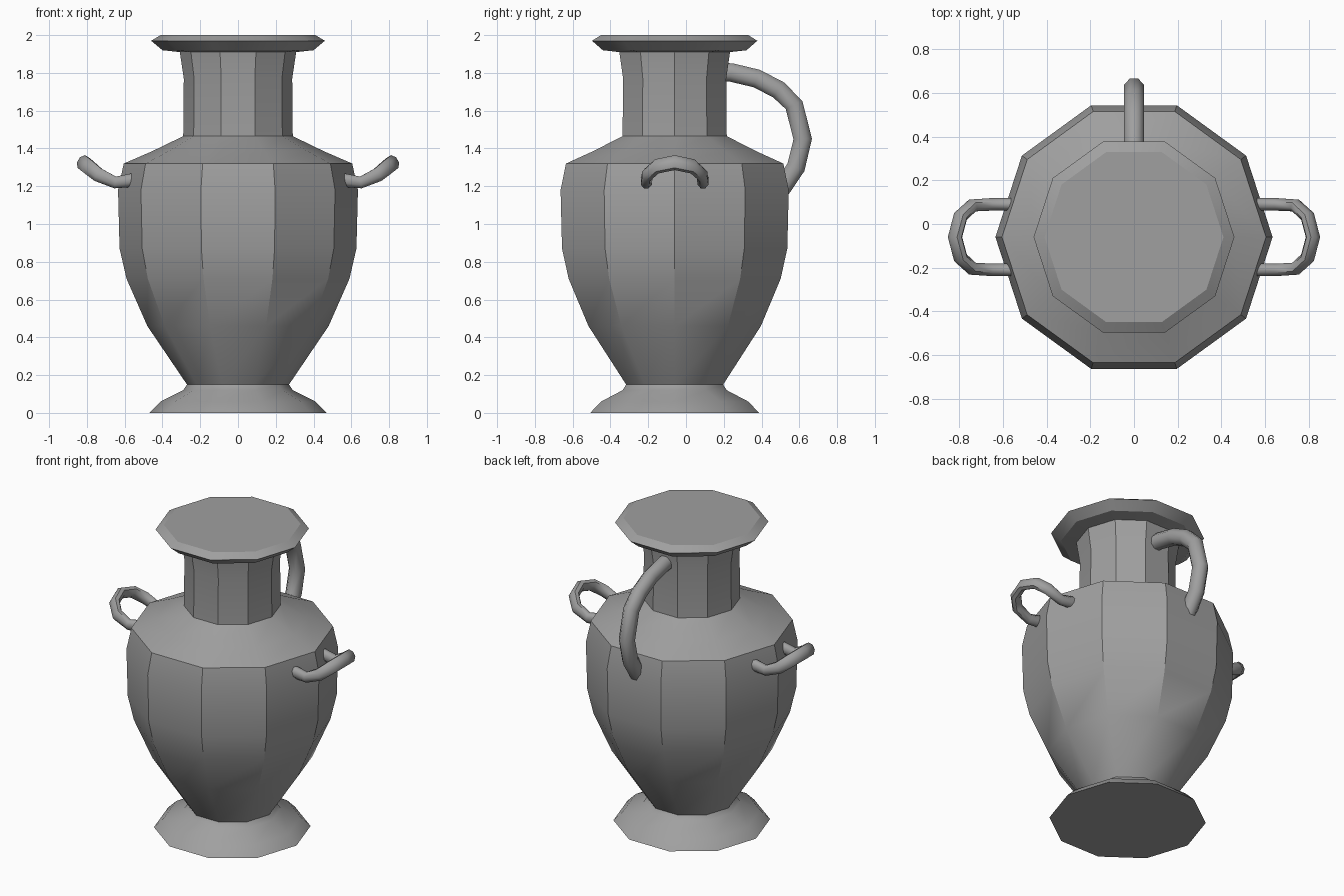
import bpy, bmesh, math
from mathutils import Vector

cube = bpy.data.objects.get("Cube")
if cube:
    bpy.data.objects.remove(cube, do_unlink=True)

AXIS_Y = -0.06  # the vessel's axis
SIDES = 10

clay = bpy.data.materials.new("grey_clay")
clay.use_nodes = True
clay.diffuse_color = (0.35, 0.35, 0.35, 1)
clay.node_tree.nodes["Principled BSDF"].inputs["Base Color"].default_value = clay.diffuse_color


def finish(bm, name, angle):
    bmesh.ops.recalc_face_normals(bm, faces=bm.faces)
    mesh = bpy.data.meshes.new(name)
    bm.to_mesh(mesh)
    bm.free()
    mesh.materials.append(clay)
    obj = bpy.data.objects.new(name, mesh)
    bpy.context.collection.objects.link(obj)
    bpy.ops.object.select_all(action="DESELECT")
    obj.select_set(True)
    bpy.context.view_layer.objects.active = obj
    bpy.ops.object.shade_smooth_by_angle(angle=math.radians(angle))
    return obj


def skin(bm, rings):
    """Bridge a list of equal point rings and cap both ends."""
    loops = [[bm.verts.new(p) for p in ring] for ring in rings]
    n = len(loops[0])
    for a, b in zip(loops, loops[1:]):
        for i in range(n):
            j = (i + 1) % n
            bm.faces.new((a[i], a[j], b[j], b[i]))
    bm.faces.new(loops[0])
    bm.faces.new(loops[-1])


def lathe(name, profile):
    bm = bmesh.new()
    turns = [2 * math.pi * i / SIDES for i in range(SIDES)]
    skin(bm, [[(r * math.cos(t), AXIS_Y + r * math.sin(t), z) for t in turns]
              for r, z in profile])
    return finish(bm, name, 32)


def tube(name, path, normals, wide, thick, sides=8):
    """Sweep an ellipse: 'wide' along each normal, 'thick' across it."""
    bm = bmesh.new()
    pts = [Vector(p) for p in path]
    rings = []
    for k, p in enumerate(pts):
        tangent = (pts[min(k + 1, len(pts) - 1)] - pts[max(k - 1, 0)]).normalized()
        across = tangent.cross(Vector(normals[k])).normalized()
        up = across.cross(tangent)
        ring = []
        for i in range(sides):
            t = 2 * math.pi * (i + 0.5) / sides
            ring.append(p + up * wide[k] * math.cos(t) + across * thick * math.sin(t))
        rings.append(ring)
    skin(bm, rings)
    return finish(bm, name, 50)


# Foot, belly, neck and rim in one turned profile
lathe("vase_body", [
    (0.47, 0), (0.41, 0.06), (0.29, 0.12), (0.27, 0.15),
    (0.48, 0.46), (0.59, 0.71), (0.627, 0.87), (0.635, 1.18),
    (0.605, 1.32), (0.455, 1.385), (0.29, 1.465),
    (0.287, 1.77), (0.308, 1.91), (0.40, 1.92), (0.46, 1.97), (0.41, 2.0)])

# Tall handle from neck to shoulder at the back
back = [(0.17, 1.805), (0.24, 1.802), (0.375, 1.77), (0.49, 1.71), (0.572, 1.63),
        (0.618, 1.45), (0.582, 1.30), (0.50, 1.18)]
tube("back_handle", [(0, y, z) for y, z in back], [(1, 0, 0)] * len(back),
     [0.049] * len(back), 0.053)

# Upturned loop handles on both sides
half = [(0.54, 0.15, 1.235), (0.65, 0.15, 1.22), (0.74, 0.145, 1.26),
        (0.795, 0.095, 1.305), (0.82, 0, 1.325)]
lean = [0, 0.15, 0.4, 0.5, 0.5]
girth = [0.04, 0.034, 0.04, 0.042, 0.042]
for name, s in (("left_handle", 1), ("right_handle", -1)):
    front = [(s * x, AXIS_Y - y, z) for x, y, z in half]
    rear = [(s * x, AXIS_Y + y, z) for x, y, z in half[-2::-1]]
    leans = lean + lean[-2::-1]
    tube(name, front + rear, [(-s * v, 0, 1 - v * 0.27) for v in leans],
         girth + girth[-2::-1], 0.031)
